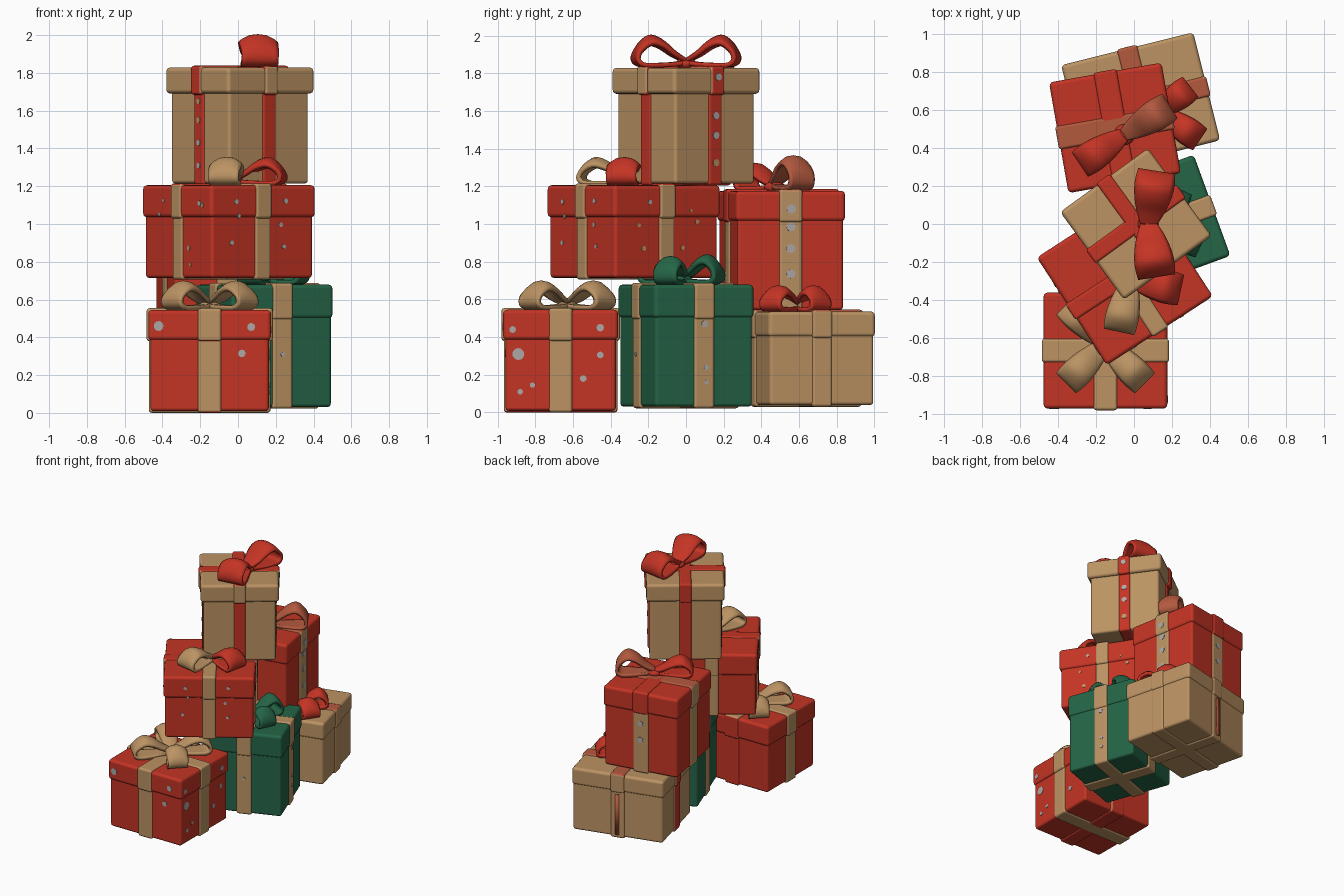
import bpy, bmesh, math, random
from mathutils import Matrix, Vector

if "Cube" in bpy.data.objects:
    bpy.data.objects.remove(bpy.data.objects["Cube"])

random.seed(4)


def mat(name, rgb):
    m = bpy.data.materials.new(name)
    m.diffuse_color = (*rgb, 1)
    m.use_nodes = True
    m.node_tree.nodes["Principled BSDF"].inputs["Base Color"].default_value = m.diffuse_color
    return m


RED = mat("red paper", (0.55, 0.034, 0.018))
BEIGE = mat("beige paper", (0.50, 0.29, 0.125))
GREEN = mat("green paper", (0.018, 0.130, 0.062))
SALMON = mat("faded red ribbon", (0.45, 0.10, 0.048))
DOT = mat("pale dot", (0.42, 0.39, 0.39))


def finish(name, bm, mats, bevel=0):
    me = bpy.data.meshes.new(name)
    bm.to_mesh(me)
    bm.free()
    for m in mats:
        me.materials.append(m)
    for p in me.polygons:
        p.use_smooth = True
    ob = bpy.data.objects.new(name, me)
    bpy.context.collection.objects.link(ob)
    if bevel:
        b = ob.modifiers.new("round", 'BEVEL')
        b.width, b.segments, b.limit_method = bevel, 3, 'ANGLE'
        b.harden_normals = True
    return ob


def block(name, M, w, d, z0, z1, mats, bevel, rule=None):
    """Rounded block; rule maps a local face normal to a material index."""
    bm = bmesh.new()
    bmesh.ops.create_cube(bm, size=1)
    bmesh.ops.transform(bm, verts=bm.verts,
                        matrix=Matrix.Translation((0, 0, (z0 + z1) / 2)) @ Matrix.Diagonal((w, d, z1 - z0, 1)))
    bm.normal_update()
    if rule:
        for f in bm.faces:
            f.material_index = rule(f.normal)
    bmesh.ops.transform(bm, verts=bm.verts, matrix=M)
    return finish(name, bm, mats, bevel)


def gift(name, cx, cy, w, d, z0, zl, z1, rot, paper, rw, ribbon, rule=None, dots=(), inset=0.02):
    """Box body, lid, two crossing ribbon bands and thin dots (face angle, u, z, radius, material).
    rule(normal, is_lid, is_x_band) picks the ribbon colour."""
    M = Matrix.Translation((cx, cy, 0)) @ Matrix.Rotation(math.radians(rot), 4, 'Z')
    t = 0.009
    bw, bd = w - 2 * inset, d - 2 * inset
    block(name + "_body", M, bw, bd, z0 + t, zl + 0.03, [paper], 0.018)
    block(name + "_lid", M, w, d, zl, z1 - t, [paper], 0.022)
    for tag, along in (("ribbon_a", True), ("ribbon_b", False)):
        for lid, x, y, a, b in ((False, bw, bd, z0, zl + 0.02), (True, w, d, zl - 0.006, z1)):
            x, y = (x + 2 * t, rw) if along else (rw, y + 2 * t)
            r = (lambda n, lid=lid, along=along: rule(n, lid, along)) if rule else None
            block(f"{name}_{tag}_{'lid' if lid else 'body'}", M, x, y, a, b, ribbon, 0.016, r)
    bm = bmesh.new()
    for ang, u, z, r, mi in dots:
        half = (w if ang % 180 == 90 else d) / 2
        if z < zl:
            half -= inset
        if abs(u) < rw / 2:
            half += t
        R = M @ Matrix.Rotation(math.radians(ang), 4, 'Z') @ Matrix.Translation((u, -half, z)) \
            @ Matrix.Rotation(math.radians(90), 4, 'X')
        n = len(bm.faces)
        bmesh.ops.create_cone(bm, cap_ends=True, segments=12, radius1=r, radius2=r, depth=0.006, matrix=R)
        bm.faces.ensure_lookup_table()
        for f in bm.faces[n:]:
            f.material_index = mi
    if dots:
        ob = finish(name + "_dots", bm, [DOT, BEIGE])
        for p in ob.data.polygons:
            p.use_smooth = False
    else:
        bm.free()


# ribbon loop outline: (distance, height, width factor)
LOOP = [(0, .16, .4), (.3, .10, .65), (.62, .08, .9), (.9, .10, 1), (1, .30, 1), (.95, .65, 1),
        (.74, .98, 1), (.5, .86, .9), (.25, .5, .7), (0, .22, .4)]


def spline(pts, n=5):
    out = []
    for i in range(len(pts) - 1):
        p = [Vector(pts[max(0, min(len(pts) - 1, k))]) for k in (i - 1, i, i + 1, i + 2)]
        for s in range(n):
            q = s / n
            out.append(0.5 * (2 * p[1] + (p[2] - p[0]) * q + (2 * p[0] - 5 * p[1] + 4 * p[2] - p[3]) * q * q
                              + (3 * p[1] - p[0] - 3 * p[2] + p[3]) * q ** 3))
    return out + [Vector(pts[-1])]


def bow(name, x, y, z, loops, width, knot):
    """loops: (angle, length, height, material); the upper half of a loop is arched across its width."""
    for i, (ang, L, H, m) in enumerate(loops):
        M = Matrix.Translation((x, y, z)) @ Matrix.Rotation(math.radians(ang), 4, 'Z')
        bm = bmesh.new()
        rows = []
        for r, h, f in spline(LOOP):
            rows.append([bm.verts.new(M @ Vector((r * L, s * f * width / 2,
                                                  h * H - 0.045 * abs(s) ** 2.5 * max(0, h - .15))))
                         for s in (-1, -.8, -.45, 0, .45, .8, 1)])
        for a, b in zip(rows, rows[1:]):
            for k in range(6):
                bm.faces.new((a[k], a[k + 1], b[k + 1], b[k]))
        bmesh.ops.recalc_face_normals(bm, faces=bm.faces)
        ob = finish(f"{name}_loop_{i + 1}", bm, [m])
        s = ob.modifiers.new("thickness", 'SOLIDIFY')
        s.thickness, s.offset = 0.024, 0
    bm = bmesh.new()
    bmesh.ops.create_uvsphere(bm, u_segments=20, v_segments=12, radius=1,
                              matrix=Matrix.Translation((x, y, z + 0.02)) @ Matrix.Diagonal((.055, .055, .032, 1)))
    finish(name + "_knot", bm, [knot])


def scatter(angles, n, half, z0, z1, r, tan=0.0):
    """Random dots that stay clear of the central ribbon."""
    return [(a, random.choice((-1, 1)) * random.uniform(0.10, half), random.uniform(z0, z1),
             random.uniform(0.7, 1.2) * r, int(random.random() < tan))
            for a in angles for _ in range(n)]


# front red gift: its back and underside band is plain red
front_dots = [(0, -.27, .46, .026, 0), (0, .22, .455, .021, 0), (0, .17, .315, .02, 0),
              (90, -.225, .31, .032, 0), (90, -.255, .44, .018, 0), (90, .21, .45, .02, 0),
              (90, .21, .305, .018, 0), (90, .12, .18, .018, 0), (90, -.215, .11, .015, 0),
              (90, -.15, .145, .014, 0)]
gift("front_gift", -.15, -.665, .65, .61, 0, .385, .554, 0, RED, .125, [BEIGE, RED],
     lambda n, lid, xb: int(not xb and (n.y > .5 or n.z < -.5)), dots=front_dots, inset=.012)
bow("front_bow", -.15, -.63, .545, [(a, .28, .145, BEIGE) for a in (45, 135, 225, 315)], .145, BEIGE)

# green gift in the middle
gift("green_gift", .14, 0, .575, .565, .022, .50, .688, 20, GREEN, .115, [BEIGE], inset=.008,
     dots=[(90, 0, .47, .018, 0), (90, .01, .24, .014, 0), (90, .01, .16, .012, 0), (0, 0, .31, .012, 0)])
bow("green_bow", .15, -.02, .68, [(65, .21, .15, GREEN), (335, .21, .14, GREEN), (245, .22, .13, GREEN)], .13, GREEN)


# back beige gift: ribbon is beige except on top and on its left side
def back_rule(n, lid, x_band):
    return 2 if n.x < -.5 else 1 if n.z > .5 else 0


gift("back_gift", .035, .637, .715, .585, .03, .40, .545, 14, BEIGE, .11, [BEIGE, SALMON, RED], back_rule, inset=.008)
block("back_gift_stripe", Matrix.Translation((.035, .637, 0)) @ Matrix.Rotation(math.radians(14), 4, 'Z')
      @ Matrix.Translation((0, .2985, 0)), .03, .008, .06, .38, [SALMON], 0)
bow("back_bow", .13, .59, .535, [(38, .20, .13, RED), (-34, .25, .13, RED)], .13, RED)


# tall red gift: faded ribbon on top, beige on the body sides
def tall_rule(n, lid, x_band):
    if x_band:
        return 1 if n.z > .5 else 0
    return 2 if lid else 0


gift("tall_gift", -.10, .505, .60, .59, .535, 1.015, 1.185, 10, RED, .125, [BEIGE, SALMON, RED], tall_rule, inset=.01,
     dots=[(90, 0, z, .024, 0) for z in (1.08, .985, .87, .735)] + [(180, 0, z, .022, 0) for z in (.93, .8)])
bow("tall_bow", -.05, .47, 1.175, [(32, .27, .18, SALMON), (214, .27, .14, RED)], .15, RED)

# middle red gift
gift("middle_gift", -.048, -.278, .665, .675, .705, 1.035, 1.215, 33, RED, .10, [BEIGE, RED],
     lambda n, lid, xb: int(xb and n.z > .5), inset=.012,
     dots=scatter((0, 90, 270), 6, .28, .76, 1.15, .012, .5))
bow("middle_bow", -.02, -.29, 1.205, [(258, .27, .14, BEIGE), (348, .26, .14, RED)], .16, RED)

# top beige gift: red ribbon, beige where it folds over the front of the lid
gift("top_gift", .01, 0, .57, .57, 1.205, 1.69, 1.838, 36, BEIGE, .09, [RED, BEIGE],
     lambda n, lid, xb: int(lid and n.y < -.5), inset=.023,
     dots=[(90, 0, z, .02, 0) for z in (1.78, 1.575, 1.47, 1.325)]
     + [(270, 0, z, .016, 1) for z in (1.65, 1.55, 1.43)] + [(270, 0, 1.31, .016, 0)])
bow("top_bow", .075, 0, 1.83, [(81, .27, .165, RED), (-81, .27, .165, RED)], .195, RED)
